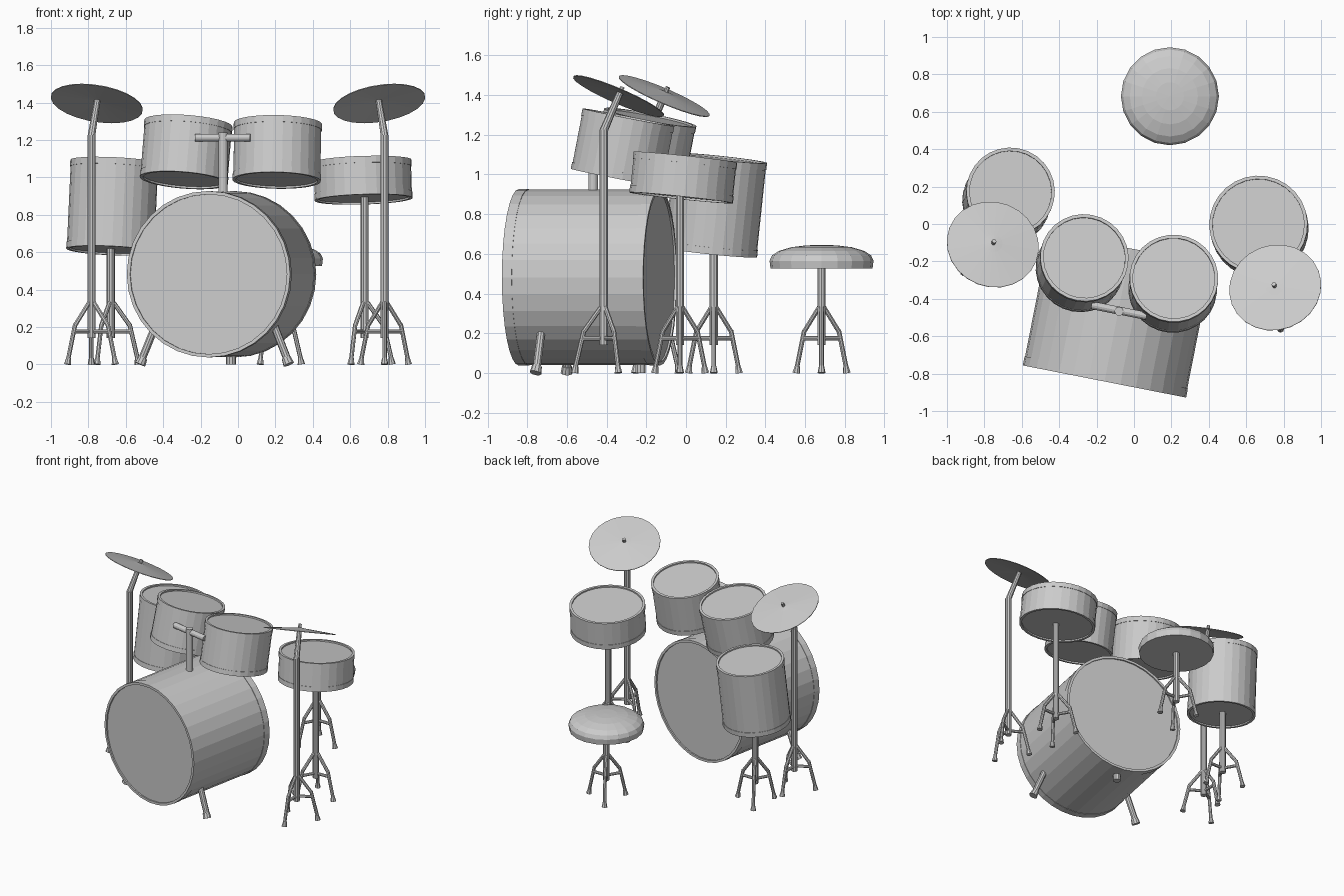
import bpy, bmesh
from math import sin, cos, pi, radians
from mathutils import Vector

if "Cube" in bpy.data.objects:
    bpy.data.objects.remove(bpy.data.objects["Cube"])


def lathe(name, profile, origin, axis=(0, 0, 1), sides=24):
    """Revolve (radius, height) points about an axis; radius 0 closes the end."""
    bm = bmesh.new()
    rings = []
    for r, h in profile:
        if r == 0:
            rings.append([bm.verts.new((0, 0, h))] * sides)
        else:
            rings.append([bm.verts.new((r * cos(2 * pi * i / sides), r * sin(2 * pi * i / sides), h))
                          for i in range(sides)])
    for a, b in zip(rings, rings[1:]):
        for i in range(sides):
            j = (i + 1) % sides
            bm.faces.new(list(dict.fromkeys((a[i], a[j], b[j], b[i]))))
    bmesh.ops.recalc_face_normals(bm, faces=bm.faces)
    mesh = bpy.data.meshes.new(name)
    bm.to_mesh(mesh)
    bm.free()
    ob = bpy.data.objects.new(name, mesh)
    bpy.context.collection.objects.link(ob)
    ob.location = origin
    ob.rotation_mode = 'QUATERNION'
    ob.rotation_quaternion = Vector(axis).to_track_quat('Z', 'Y')
    return ob


def rod(name, a, b, r, r2=None, sides=10):
    a, b = Vector(a), Vector(b)
    d = b - a
    return lathe(name, [(0, 0), (r, 0), (r2 or r, d.length), (0, d.length)], a, d, sides)


def drum(name, base, axis, R, L, hoop=0.035, sides=28):
    """Shell with a raised hoop and recessed head at both ends."""
    w, s, k = 0.018, 0.003, 0.010
    half = [(0, k), (R - w, k), (R - w, 0), (R, 0), (R, hoop), (R - s, hoop)]
    profile = half + [(r, L - h) for r, h in reversed(half)]
    return lathe(name, profile, base, axis, sides)


def stand(name, x, y, top, turn):
    """Post on a braced tripod with rubber feet."""
    rod(name + "_post", (x, y, 0.14), (x, y, top), 0.022)
    for i in range(3):
        t = radians(turn + 120 * i)

        def at(r, z):
            return Vector((x + r * cos(t), y + r * sin(t), z))
        rod(name + "_leg_upper", at(0.015, 0.33), at(0.10, 0.21), 0.012, sides=8)
        rod(name + "_leg_lower", at(0.10, 0.215), at(0.143, 0.03), 0.012, sides=8)
        rod(name + "_brace", at(0, 0.175), at(0.108, 0.175), 0.011, sides=8)
        rod(name + "_foot", at(0.147, 0), at(0.141, 0.035), 0.02, 0.013, sides=8)


# Bass drum, turned a little about z
front = Vector((-0.158, -0.842, 0.482))
ax = Vector((0.193, 0.981, 0)).normalized()
side = Vector((ax.y, -ax.x, 0))
drum("bass_drum", front, ax, 0.445, 0.725, hoop=0.05, sides=32)


def bass_point(t, lateral, z):
    p = front + ax * t + side * lateral
    return Vector((p.x, p.y, z))


for s in (-1, 1):
    rod("bass_leg", bass_point(0.18, s * 0.31, 0.24), bass_point(0.17, s * 0.395, 0.03), 0.021)
    rod("bass_leg_foot", bass_point(0.17, s * 0.39, 0.035), bass_point(0.165, s * 0.405, 0), 0.025, 0.03)
rod("bass_rear_peg", bass_point(0.625, 0, 0), bass_point(0.625, 0, 0.06), 0.027)

# Mount holding the two toms
rod("tom_mount_post", (-0.08, -0.467, 0.88), (-0.08, -0.467, 1.24), 0.024, sides=12)
mid = Vector((-0.08, -0.463, 1.212))
rod("tom_mount_bar", mid - side * 0.15, mid + side * 0.15, 0.021, sides=12)

# Drums given by the centre of the top head: name, centre, axis, radius, depth
drums = [
    ("left_tom", (-0.265, -0.18, 1.288), (0.08, 0.19, 0.978), 0.237, 0.31),
    ("right_tom", (0.213, -0.29, 1.288), (0.02, 0.19, 0.981), 0.237, 0.31),
    ("floor_tom", (-0.66, 0.173, 1.083), (0.046, 0.105, 0.993), 0.237, 0.478),
    ("snare", (0.665, -0.003, 1.087), (-0.03, 0.105, 0.994), 0.263, 0.206),
]
for name, top, n, R, L in drums:
    n = Vector(n).normalized()
    drum(name, Vector(top) - n * L, n, R, L)
stand("floor_tom_stand", -0.68, 0.14, 0.63, 0)
stand("snare_stand", 0.677, -0.03, 0.90, 0)

# Cymbals on bent stands
for name, s, y, turn in (("left_cymbal", -1, -0.11, 90), ("right_cymbal", 1, -0.34, 270)):
    n = Vector((-s * 0.15, 0.39, 0.908)).normalized()
    c = Vector((s * 0.755, y, 1.395))
    bend = c - n * 0.19
    lathe(name, [(0, 0.018), (0.05, 0.014), (0.249, -0.002), (0.249, 0.002), (0.05, 0.019), (0, 0.025)],
          c, n, 24)
    stand(name + "_stand", bend.x, bend.y, bend.z + 0.005, turn)
    rod(name + "_arm", bend - n * 0.005, c + n * 0.018, 0.021, 0.017)
    rod(name + "_nut", c + n * 0.015, c + n * 0.05, 0.012, sides=8)

# Throne
lathe("throne_seat", [(0, 0.525), (0.257, 0.525), (0.262, 0.565), (0.25, 0.592), (0.215, 0.615),
                      (0.15, 0.634), (0.075, 0.643), (0, 0.645)], (0.192, 0.683, 0), sides=20)
stand("throne_stand", 0.192, 0.683, 0.54, 0)
